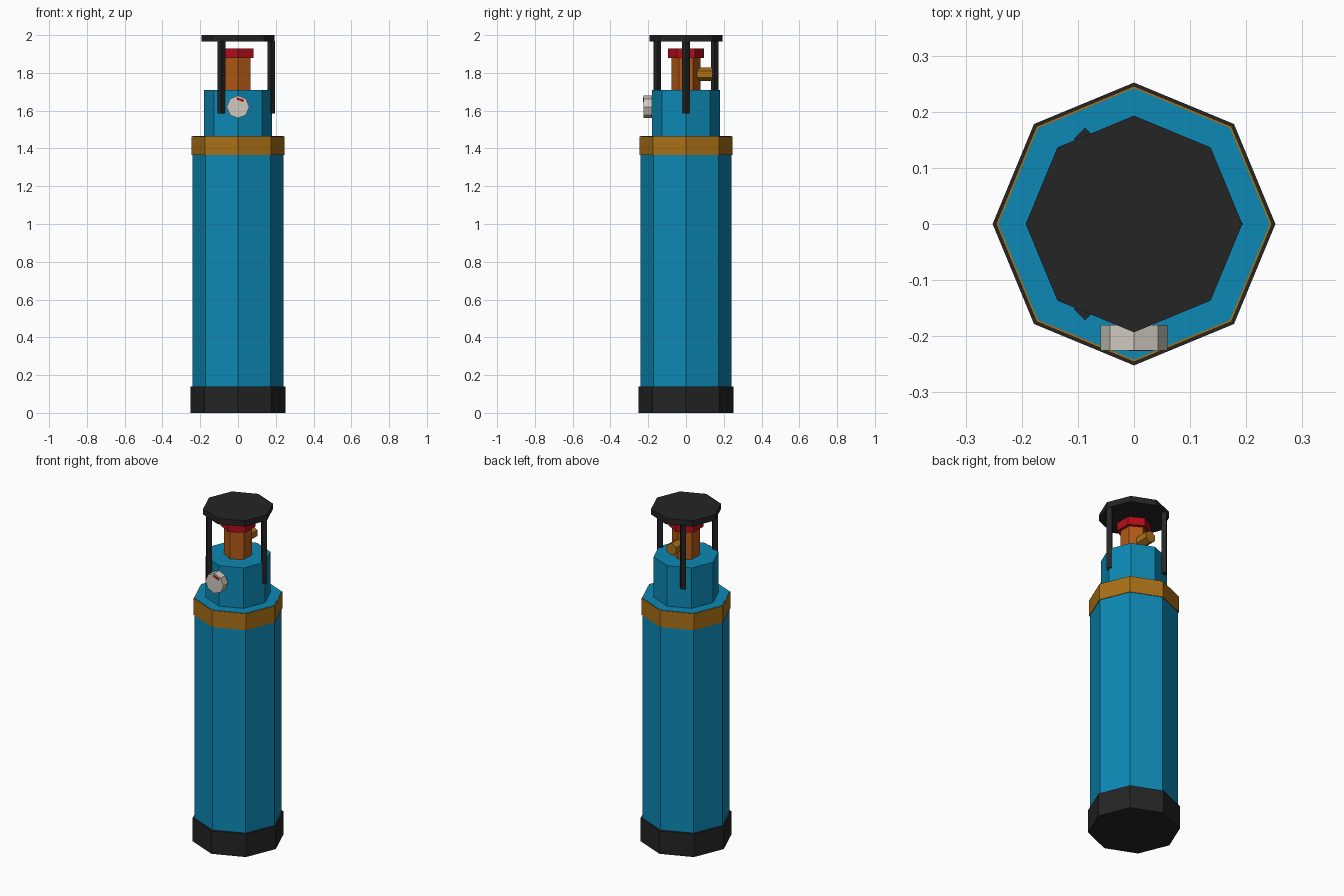
import bpy, bmesh, math
from mathutils import Matrix

if "Cube" in bpy.data.objects:
    bpy.data.objects.remove(bpy.data.objects["Cube"])


def material(name, rgb):
    m = bpy.data.materials.new(name)
    m.diffuse_color = (*rgb, 1)
    m.use_nodes = True
    m.node_tree.nodes["Principled BSDF"].inputs["Base Color"].default_value = m.diffuse_color
    return m


BLUE = material("tank blue", (0.004, 0.25, 0.46))
BLACK = material("rubber black", (0.018, 0.018, 0.018))
GOLD = material("brass gold", (0.40, 0.16, 0.008))
ORANGE = material("copper orange", (0.45, 0.10, 0.008))
RED = material("handle red", (0.45, 0.004, 0.01))
WHITE = material("gauge white", (0.62, 0.58, 0.52))


def finish(name, bm, mat):
    bmesh.ops.recalc_face_normals(bm, faces=bm.faces)
    me = bpy.data.meshes.new(name)
    bm.to_mesh(me)
    bm.free()
    me.materials.append(mat)
    ob = bpy.data.objects.new(name, me)
    bpy.context.collection.objects.link(ob)
    return ob


def prism(name, sides, radius, start, end, mat, centre=(0, 0), along_y=False):
    """Flat-sided prism with a corner on the +y axis (+z when it runs along y).
    centre is (x, y), or (x, z) when along_y."""
    bm = bmesh.new()
    rings = []
    for level in (start, end):
        ring = []
        for i in range(sides):
            a = math.pi / 2 + math.tau * i / sides
            u = centre[0] + radius * math.cos(a)
            v = centre[1] + radius * math.sin(a)
            ring.append(bm.verts.new((u, level, v) if along_y else (u, v, level)))
        rings.append(ring)
        bm.faces.new(ring)
    for i in range(sides):
        j = (i + 1) % sides
        bm.faces.new((rings[0][i], rings[0][j], rings[1][j], rings[1][i]))
    return finish(name, bm, mat)


# Tank: foot, body, band and shoulder
prism("foot", 8, 0.252, 0.0, 0.14, BLACK)
prism("tank_body", 8, 0.242, 0.13, 1.466, BLUE)
prism("band", 8, 0.246, 1.365, 1.464, GOLD)
prism("shoulder", 8, 0.18, 1.46, 1.71, BLUE)

# Valve: stem, handle and outlet
prism("valve_stem", 6, 0.076, 1.70, 1.885, ORANGE)
prism("valve_handle", 6, 0.095, 1.88, 1.93, RED)
prism("outlet", 6, 0.036, 0.04, 0.14, GOLD, (0, 1.793), along_y=True)

# Guard: three posts and a cap
for i in range(3):
    a = math.tau * i / 3
    prism(f"guard_post_{i + 1}", 4, 0.02, 1.585, 1.97, BLACK,
          (0.175 * math.cos(a), 0.175 * math.sin(a)))
prism("guard_cap", 8, 0.193, 1.965, 2.0, BLACK)

# Pressure gauge with needle
prism("gauge", 8, 0.06, -0.225, -0.18, WHITE, (0, 1.62), along_y=True)
bm = bmesh.new()
bmesh.ops.create_cube(bm, size=1, matrix=Matrix.Translation((0.012, -0.225, 1.658))
                      @ Matrix.Rotation(math.radians(20), 4, 'Y')
                      @ Matrix.Diagonal((0.04, 0.003, 0.012, 1)))
finish("gauge_needle", bm, RED)
